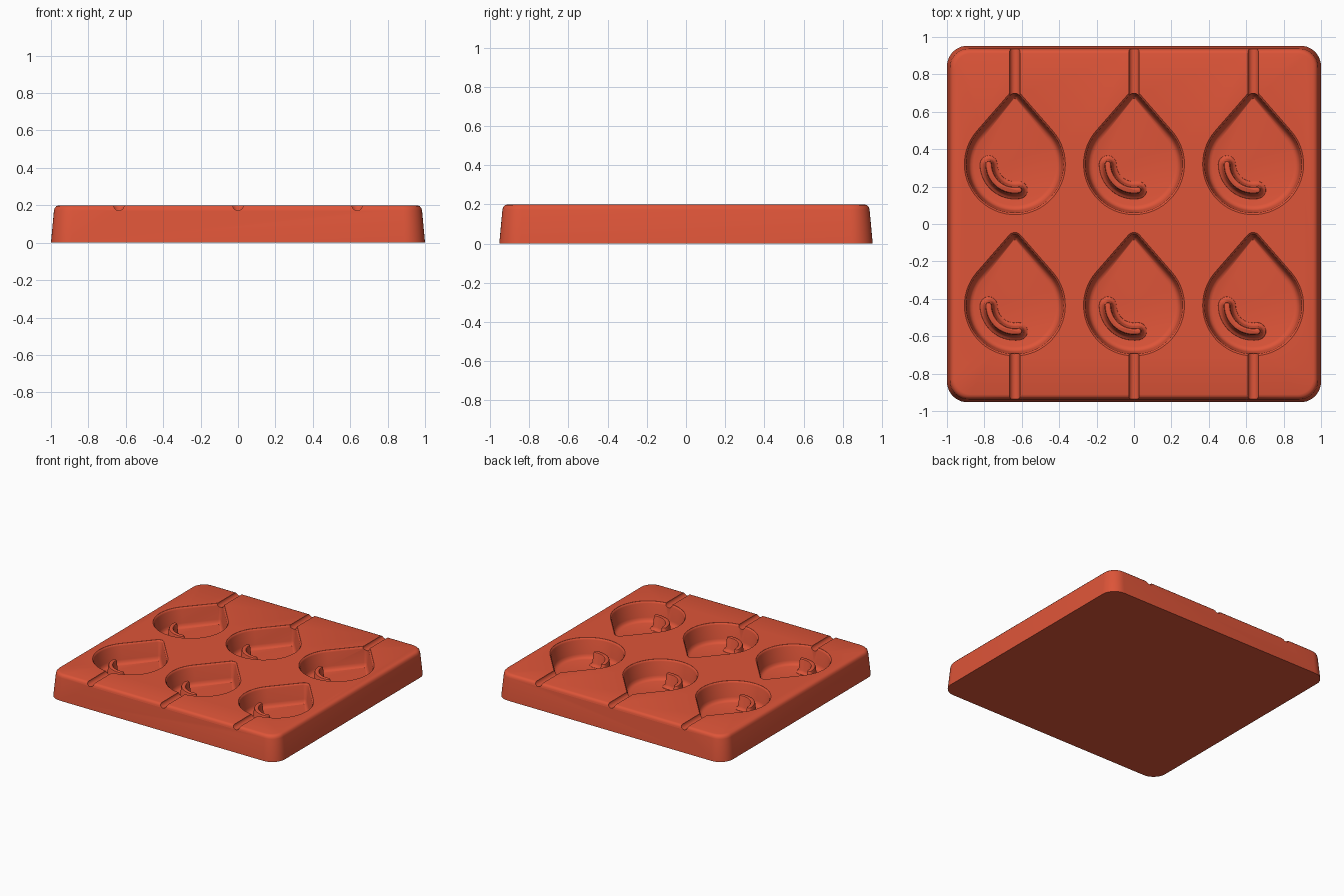
import bpy, bmesh, math
from math import sin, cos, pi

old = bpy.data.objects.get("Cube")
if old:
    bpy.data.objects.remove(old)

red = bpy.data.materials.new("coral_red")
red.use_nodes = True
RGBA = (0.73, 0.09, 0.04, 1)
red.diffuse_color = RGBA
red.node_tree.nodes["Principled BSDF"].inputs["Base Color"].default_value = RGBA


def arc(cx, cy, r, a0, a1, n):
    return [(cx + r * cos(a0 + (a1 - a0) * i / n), cy + r * sin(a0 + (a1 - a0) * i / n))
            for i in range(n + 1)]


def slab_outline(inset):
    r = 0.11 - inset * 0.6
    x, y = 1 - inset - r, 0.953 - inset - r
    pts = []
    for k, (sx, sy) in enumerate([(1, 1), (-1, 1), (-1, -1), (1, -1)]):
        pts += arc(sx * x, sy * y, r, k * pi / 2, (k + 1) * pi / 2, 10)
    return pts


def drop_outline(inset):
    # Large circle joined to a small tip circle by tangent lines
    a = math.asin(0.23 / 0.35)
    tip = max(0.04 - inset, 0.008)
    return (arc(0, 0, 0.27 - inset, -pi - a, a, 44)
            + arc(0, 0.35 - max(inset - 0.032, 0) * 0.4, tip, a, pi - a, 8))


def ridge_outline(w):
    # Curved stadium: outer arc, round end, inner arc, round end
    r, a0, a1 = 0.14, pi, 1.55 * pi
    return (arc(0, 0, r + w, a0, a1, 14)
            + arc(r * cos(a1), r * sin(a1), w, a1, a1 + pi, 8)[1:-1]
            + arc(0, 0, r - w, a1, a0, 14)
            + arc(r * cos(a0), r * sin(a0), w, a0 + pi, a0 + 2 * pi, 8)[1:-1])


def loft(name, outline, levels, loc=(0, 0, 0)):
    """Stack the outline at each (height, offset) level and cap both ends."""
    bm = bmesh.new()
    rings = [[bm.verts.new((x, y, z)) for x, y in outline(d)] for z, d in levels]
    n = len(rings[0])
    for lo, hi in zip(rings, rings[1:]):
        for i in range(n):
            j = (i + 1) % n
            bm.faces.new((lo[i], lo[j], hi[j], hi[i]))
    bm.faces.new(rings[0][::-1])
    bm.faces.new(rings[-1])
    bmesh.ops.recalc_face_normals(bm, faces=bm.faces)
    return finish(name, bm, loc)


def finish(name, bm, loc):
    me = bpy.data.meshes.new(name)
    bm.to_mesh(me)
    bm.free()
    me.materials.append(red)
    ob = bpy.data.objects.new(name, me)
    ob.location = loc
    bpy.context.collection.objects.link(ob)
    return ob


def rod(name, x, y0, y1):
    bm = bmesh.new()
    bmesh.ops.create_cone(bm, cap_ends=True, segments=24, radius1=0.028,
                          radius2=0.028, depth=y1 - y0)
    ob = finish(name, bm, (x, (y0 + y1) / 2, 0.2))
    ob.rotation_euler.x = pi / 2
    return ob


# Tray body with drafted sides and a rounded top edge
body = loft("mould_tray", slab_outline,
            [(0, 0), (0.172, 0.016), (0.186, 0.02), (0.196, 0.029), (0.2, 0.042)])

cutters, shown = [], [body]
for col in (-1, 0, 1):
    x = col * 0.637
    for row, y in (("front", -0.435), ("back", 0.32)):
        # Drop cavity with softened rim and filleted floor
        cutters.append(loft("drop_cutter", drop_outline,
                            [(0.25, 0), (0.199, 0), (0.194, 0.006), (0.185, 0.01),
                             (0.08, 0.02), (0.062, 0.026), (0.052, 0.036), (0.048, 0.05)],
                            (x, y, 0)))
        # Curved highlight ridge standing on the cavity floor
        shown.append(loft("highlight_ridge", ridge_outline,
                          [(0.04, 0.05), (0.05, 0.046), (0.057, 0.034), (0.072, 0.026),
                           (0.145, 0.018), (0.153, 0.014), (0.156, 0.008)],
                          (x, y, 0)))
    # Stick channels out to the front and back edges
    cutters.append(rod("stick_cutter", x, -1.1, -0.69))
    cutters.append(rod("stick_cutter", x, 0.68, 1.1))

# Carve the tray, then drop the cutters
for c in cutters:
    c.hide_render = True
    mod = body.modifiers.new("carve", "BOOLEAN")
    mod.operation = "DIFFERENCE"
    mod.solver = "EXACT"
    mod.object = c
bpy.context.view_layer.update()
deps = bpy.context.evaluated_depsgraph_get()
carved = bpy.data.meshes.new_from_object(body.evaluated_get(deps))
body.modifiers.clear()
body.data = carved
for c in cutters:
    bpy.data.objects.remove(c)

# Smooth curves, keep sharp rims
bpy.ops.object.select_all(action="DESELECT")
for ob in shown:
    ob.select_set(True)
bpy.context.view_layer.objects.active = body
bpy.ops.object.shade_smooth_by_angle(angle=math.radians(35))
